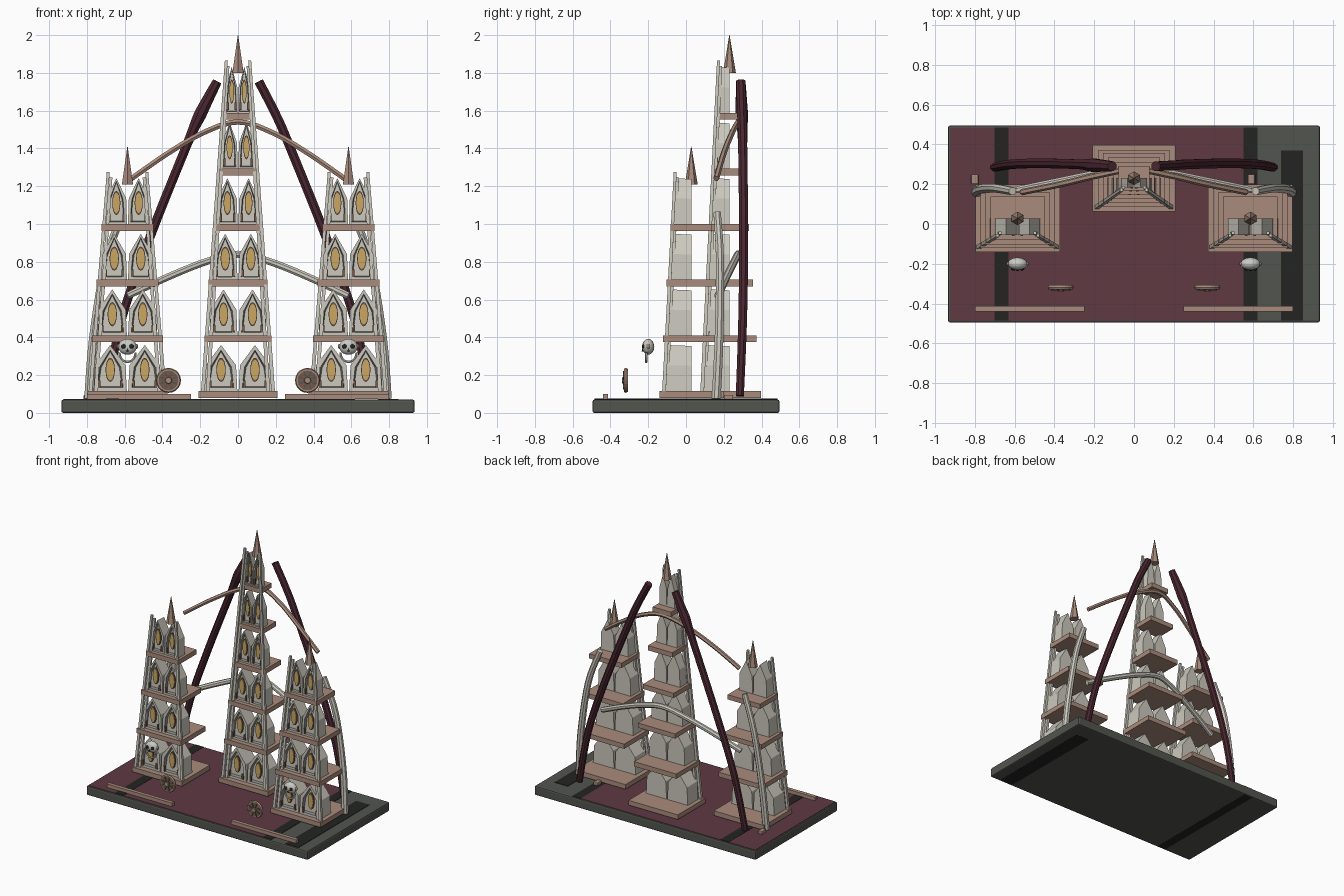
import bpy, bmesh, math
from mathutils import Vector, Matrix

if "Cube" in bpy.data.objects:
    bpy.data.objects.remove(bpy.data.objects["Cube"])


def mat(name, r, g, b):
    m = bpy.data.materials.new(name)
    m.diffuse_color = (r, g, b, 1)
    m.use_nodes = True
    m.node_tree.nodes["Principled BSDF"].inputs["Base Color"].default_value = m.diffuse_color
    return m


STONE = mat("pale_stone", .60, .58, .51)
SHADE = mat("grey_stone", .27, .26, .23)
COPPER = mat("copper_brown", .40, .26, .20)
MAROON = mat("maroon_floor", .115, .042, .055)
RIB = mat("dark_maroon", .068, .020, .030)
SLAB = mat("grey_green", .085, .09, .077)
BLACK = mat("near_black", .017, .017, .016)
GOLD = mat("gold", .60, .39, .12)
BONE = mat("bone", .58, .59, .54)
BRONZE = mat("dark_bronze", .17, .10, .07)


def finish(name, bm, mats, smooth=False):
    bmesh.ops.recalc_face_normals(bm, faces=bm.faces)
    me = bpy.data.meshes.new(name)
    bm.to_mesh(me)
    bm.free()
    for m in mats:
        me.materials.append(m)
    for p in me.polygons:
        p.use_smooth = smooth
    ob = bpy.data.objects.new(name, me)
    bpy.context.collection.objects.link(ob)
    return ob


def box(name, x0, x1, y0, y1, z0, z1, m, bevel=0):
    bm = bmesh.new()
    M = Matrix.Translation(((x0 + x1) / 2, (y0 + y1) / 2, (z0 + z1) / 2)) @ \
        Matrix.Diagonal((abs(x1 - x0), y1 - y0, z1 - z0, 1))
    bmesh.ops.create_cube(bm, size=1, matrix=M)
    if bevel:
        bmesh.ops.bevel(bm, geom=bm.edges[:], offset=bevel, segments=2, affect='EDGES', profile=.5)
    return finish(name, bm, [m])


def cone(name, loc, r1, r2, h, m, sides=6, rot=None, scale=(1, 1, 1)):
    bm = bmesh.new()
    M = Matrix.Translation(loc) @ Matrix.Diagonal((*scale, 1)) @ (rot or Matrix())
    bmesh.ops.create_cone(bm, cap_ends=True, segments=sides, radius1=r1, radius2=r2, depth=h, matrix=M)
    return finish(name, bm, [m])


def ball(name, loc, scale, m):
    bm = bmesh.new()
    M = Matrix.Translation(loc) @ Matrix.Diagonal((*scale, 1))
    bmesh.ops.create_uvsphere(bm, u_segments=14, v_segments=10, radius=1, matrix=M)
    return finish(name, bm, [m], True)


def tube(name, pts, radii, m, sides=8, steps=5):
    """Sweep a round section along a smooth curve through the points."""
    P = [Vector(p) for p in pts]
    path, rad = [], []
    for i in range(len(P) - 1):
        a, b, c, d = P[max(i - 1, 0)], P[i], P[i + 1], P[min(i + 2, len(P) - 1)]
        for k in range(steps + (i == len(P) - 2)):
            t = k / steps
            path.append(.5 * (2 * b + (c - a) * t + (2 * a - 5 * b + 4 * c - d) * t * t
                              + (3 * b - a - 3 * c + d) * t ** 3))
            rad.append(radii[i] * (1 - t) + radii[i + 1] * t)
    bm = bmesh.new()
    rings = []
    for i, p in enumerate(path):
        tan = (path[min(i + 1, len(path) - 1)] - path[max(i - 1, 0)]).normalized()
        u = tan.cross(Vector((0, 1, 0))).normalized()
        v = tan.cross(u)
        rings.append([bm.verts.new(p + rad[i] * (u * math.cos(q) + v * math.sin(q)))
                      for q in (2 * math.pi * (j + .5) / sides for j in range(sides))])
    for r, s in zip(rings, rings[1:]):
        for j in range(sides):
            bm.faces.new((r[j], r[(j + 1) % sides], s[(j + 1) % sides], s[j]))
    bm.faces.new(rings[0])
    bm.faces.new(rings[-1])
    return finish(name, bm, [m])


Y90 = Matrix.Rotation(math.pi / 2, 4, 'X')


def shrine(cx, yf, yb, z, w, h=.243):
    """Gabled niche with a recessed front and a gold oval."""
    bm = bmesh.new()
    prof = [(-w / 2, 0), (w / 2, 0), (w * .46, h * .56), (0, h), (-w * .46, h * .56)]
    f = [bm.verts.new((cx + x, yf, z + q)) for x, q in prof]
    b = [bm.verts.new((cx + x, yb, z + q * .98)) for x, q in prof]
    front = bm.faces.new(f)
    bm.faces.new(b[::-1])
    for i in range(5):
        bm.faces.new((f[i], b[i], b[(i + 1) % 5], f[(i + 1) % 5]))
    bmesh.ops.recalc_face_normals(bm, faces=bm.faces)
    bmesh.ops.inset_region(bm, faces=[front], thickness=w * .15)
    walls = bmesh.ops.inset_region(bm, faces=[front], thickness=w * .05, depth=-.02)
    for face in walls['faces']:
        face.material_index = 1
    finish("shrine", bm, [STONE, SHADE])
    # gold oval with dark rim, and two small bronze stubs
    ow = min(.021, w * .16)
    cz = z + h * .46
    for nm, k, y, m in (("oval_rim", 1.18, .016, BRONZE), ("gold_oval", 1, .011, GOLD)):
        cone(nm, (cx, yf + y, cz), 1, 1, .008, m, 16, Y90, (ow * k, 1, .054 * k))
    for s in (-1, 1):
        x = cx + s * w * .33
        box("niche_stub", x - .006, x + .006, yf - .006, yf + .01, z + .015, z + .055, BRONZE)


def tower(cx, cy, halves, top, off0, off1, ydepth):
    for i, hx in enumerate(halves):
        z = .08 + .2945 * i if i else .08
        box("ledge", cx - hx, cx + hx, cy - hx * .8, cy + hx * .8, z, z + .036, COPPER)
        w = hx * .83
        for s in (-1, 1):
            shrine(cx + s * w * .52, cy - hx * .6, cy, z + .036, w)
    # leaning corner posts
    for s in (-1, 1):
        for k, dy in ((1, 0), (.86, .012)):
            tube("corner_post", [(cx + s * off0 * k, cy - ydepth[0] + dy, .1),
                                 (cx + s * off1 * k, cy - ydepth[1] + dy, top - (1 - k) * .2)],
                 [.014, .011], STONE, 4, 1)
    cone("spire", (cx, cy, top + .035), .034, .001, .2, COPPER)


# base slab with maroon floor and dark bands
box("base_slab", -.935, .935, -.495, .495, 0, .07, SLAB, .01)
box("maroon_floor", -.925, .55, -.485, .485, .066, .073, MAROON)
box("dark_band_left", -.70, -.63, -.485, .485, .068, .075, BLACK)
box("dark_band_right", .55, .62, -.485, .485, .066, .073, BLACK)
box("dark_band_edge", .74, .85, -.485, .37, .066, .073, BLACK)
box("under_band_left", -.70, -.63, -.485, .485, 0, .004, BLACK).location.z = -.001
box("under_band_edge", .74, .85, -.485, .37, 0, .004, BLACK).location.z = -.001

# three tapering towers
tower(0, .23, [.208, .178, .157, .130, .103, .077], 1.865, .187, .062, (.145, .058))
for s in (-1, 1):
    tower(s * .585, .028, [.212, .187, .163, .137], 1.275, .197, .102, (.145, .085))

for s in (-1, 1):
    # tall dark ribs behind, one with a knot
    k = .036 if s < 0 else .026
    tube("tall_rib", [(s * .70, .285, .09), (s * .615, .30, .5), (s * .47, .305, .92), (s * .27, .30, 1.42),
                      (s * .20, .295, 1.58), (s * .11, .29, 1.755)], [.023, .025, .026, .026, k, .026], RIB)
    # stone buttress behind each outer tower
    tube("stone_buttress", [(s * .79, .16, .075), (s * .765, .175, .4), (s * .70, .18, .8), (s * .61, .165, 1.06)],
         [.026, .025, .023, .021], STONE)
    # front rail on the floor
    box("front_rail", s * .25, s * .80, -.44, -.412, .073, .10, COPPER)
    # floating skull with eyes and hanging jaw ring
    x = s * .585
    ball("skull", (x, -.20, .35), (.05, .032, .042), BONE)
    for e in (-1, 1):
        ball("eye_socket", (x + e * .021, -.226, .352), (.013, .008, .012), BLACK)
        ball("ear_knob", (x + e * .047, -.20, .352), (.009, .010, .014), COPPER)
    cone("nose", (x, -.231, .333), .008, .001, .016, BLACK, 3)
    tube("jaw_ring", [(x + .043 * math.cos(a), -.21, .32 + .05 * math.sin(a))
                      for a in (math.pi * (1 + j / 6) for j in range(7))], [.007] * 7, BONE, 6, 2)
    # medallion wheel
    x = s * .368
    cone("medallion", (x, -.318, .172), .052, .052, .022, BRONZE, 16, Y90)
    bm = bmesh.new()
    n = 20
    ring = [[bm.verts.new((x + (.056 + .010 * math.cos(b)) * math.cos(a), -.318 + .012 * math.sin(b),
                           .172 + (.056 + .010 * math.cos(b)) * math.sin(a)))
             for b in (math.tau * j / 6 for j in range(6))] for a in (math.tau * i / n for i in range(n))]
    for i in range(n):
        for j in range(6):
            p, q = ring[i], ring[(i + 1) % n]
            bm.faces.new((p[j], p[(j + 1) % 6], q[(j + 1) % 6], q[j]))
    finish("medallion_rim", bm, [COPPER])
    cone("medallion_hub", (x, -.331, .172), .02, .016, .016, COPPER, 8, Y90)
    for i in range(4):
        a = math.pi * (i / 4 + .125)
        d = Vector((math.cos(a), 0, math.sin(a))) * .052
        c = Vector((x, -.330, .172))
        tube("medallion_spoke", [c - d, c + d], [.005, .005], SLAB, 4, 1)

# arches linking the towers
tube("copper_arch", [(s * a, y, z) for s, a, y, z in (
    (-1, .565, .16, 1.24), (-1, .37, .20, 1.375), (-1, .18, .245, 1.485), (1, 0, .275, 1.54),
    (1, .18, .245, 1.485), (1, .37, .20, 1.375), (1, .565, .16, 1.24))], [.016] * 7, COPPER, 6)
tube("stone_arch", [(s * a, y, z) for s, a, y, z in (
    (-1, .585, .17, .62), (-1, .37, .215, .72), (-1, .17, .255, .80), (1, 0, .275, .84),
    (1, .17, .255, .80), (1, .37, .215, .72), (1, .585, .17, .62))], [.02] * 7, STONE)

# small stubs on the floor behind
for x in (-.80, .59):
    box("floor_stub", x - .018, x + .018, .20, .25, .07, .095, COPPER, .005)
